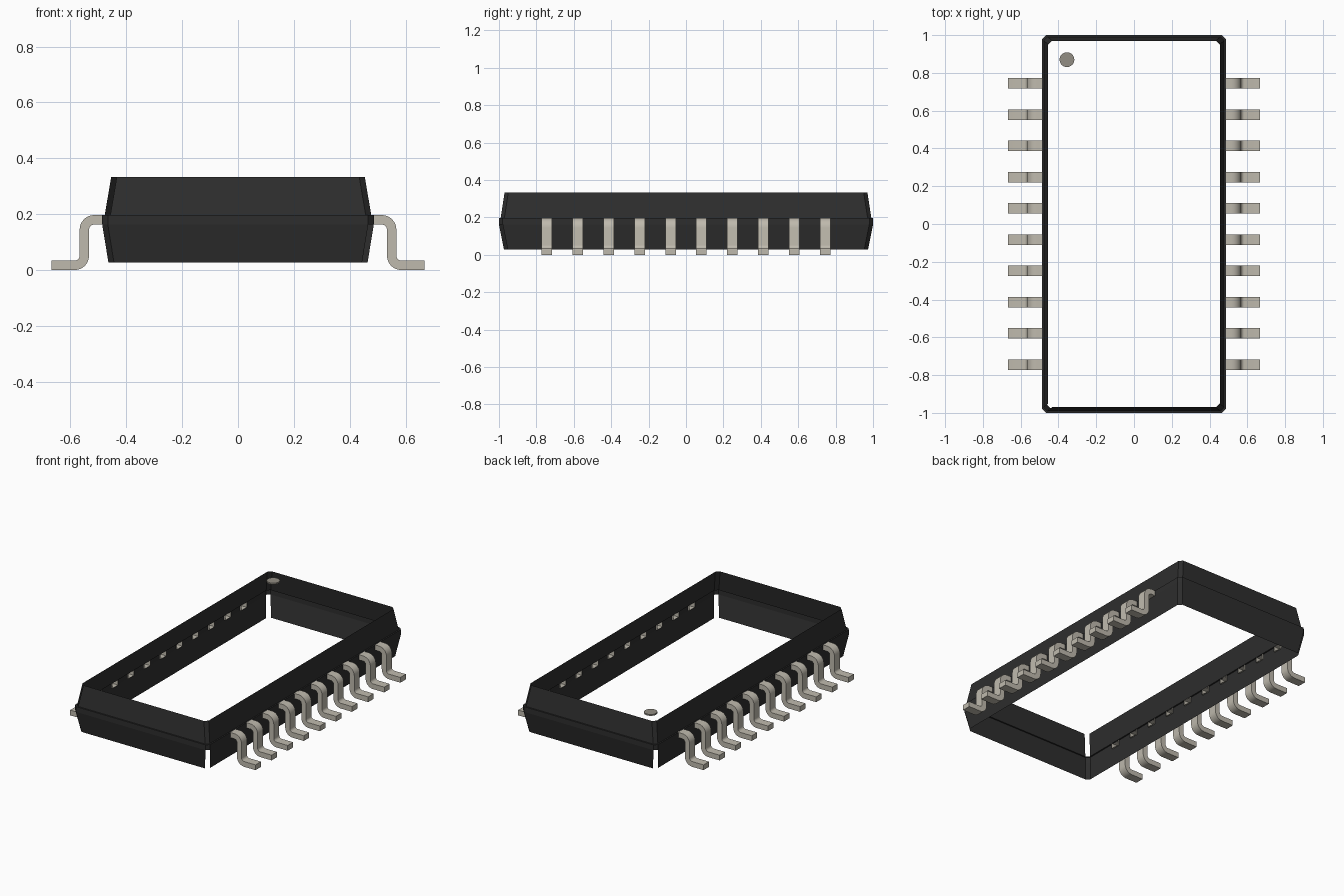
import bpy, bmesh, math
from mathutils import Vector

if "Cube" in bpy.data.objects:
    bpy.data.objects.remove(bpy.data.objects["Cube"])


def material(name, rgb):
    m = bpy.data.materials.new(name)
    m.use_nodes = True
    m.diffuse_color = (*rgb, 1)
    m.node_tree.nodes["Principled BSDF"].inputs["Base Color"].default_value = (*rgb, 1)
    return m


BLACK = material("black plastic", (0.027, 0.027, 0.027))
METAL = material("tinned metal", (0.52, 0.49, 0.42))
MARK = material("grey mark", (0.29, 0.27, 0.23))

LEAD_Y = [(i - 4.5) * 0.1655 for i in range(10)]
LEAD_W = 0.056
LEAD_T = 0.034


def mesh_from(name, bm, mat):
    me = bpy.data.meshes.new(name)
    bm.to_mesh(me)
    bm.free()
    me.materials.append(mat)
    return me


def add_object(name, me):
    ob = bpy.data.objects.new(name, me)
    bpy.context.collection.objects.link(ob)
    return ob


def outline(hx, hy, z, c=0.02):
    """Rectangle with chamfered corners, counter-clockwise from the +x side."""
    pts = [(hx, c - hy), (hx, hy - c), (hx - c, hy), (c - hx, hy),
           (-hx, hy - c), (-hx, c - hy), (c - hx, -hy), (hx - c, -hy)]
    return [Vector((x, y, z)) for x, y in pts]


def wall(name, low, high, skip=(), slotted=False):
    """Open strip between two outlines; slots let the leads through."""
    bm = bmesh.new()
    for i in range(8):
        if i in skip:
            continue
        j = (i + 1) % 8
        spans = [(0.0, 1.0)]
        if slotted and i in (0, 4):
            y0, length = low[i].y, low[j].y - low[i].y
            cuts = [(y + s * LEAD_W / 2 - y0) / length for y in LEAD_Y for s in (-1, 1)]
            stops = [0.0] + sorted(cuts) + [1.0]
            spans = zip(stops[::2], stops[1::2])
        for a, b in spans:
            quad = (low[i].lerp(low[j], a), low[i].lerp(low[j], b),
                    high[i].lerp(high[j], b), high[i].lerp(high[j], a))
            bm.faces.new([bm.verts.new(p) for p in quad])
    bmesh.ops.remove_doubles(bm, verts=bm.verts, dist=1e-5)
    return add_object(name, mesh_from(name, bm, BLACK))


# Hollow body: tapered lower wall, slotted middle band, small lip, tapered upper wall
bottom = outline(0.464, 0.973, 0.028)
band_low = outline(0.486, 1.0, 0.163)
band_high = outline(0.486, 1.0, 0.197)
lip = outline(0.477, 0.991, 0.197)
top = outline(0.454, 0.970, 0.333)
wall("body_lower_wall", bottom, band_low, skip=(3, 7))
wall("body_middle_band", band_low, band_high, slotted=True)
wall("body_lip", band_high, lip)
wall("body_upper_wall", lip, top, skip=(5,))


# Gull-wing lead: bent strip, open where it enters the body
def lead_mesh():
    r, steps = 0.035, 6
    z_top, z_foot, x_leg = 0.18, LEAD_T / 2, 0.55
    path = [(0.477, z_top, 0.0)]
    for k in range(steps + 1):
        a = math.pi / 2 * k / steps
        path.append((x_leg - r + r * math.sin(a), z_top - r + r * math.cos(a), a))
    for k in range(steps + 1):
        a = math.pi / 2 * (1 - k / steps)
        path.append((x_leg + r - r * math.sin(a), z_foot + r - r * math.cos(a), a))
    path.append((0.667, z_foot, 0.0))
    bm = bmesh.new()
    rings = []
    for x, z, a in path:
        nx, nz = math.sin(a) * LEAD_T / 2, math.cos(a) * LEAD_T / 2
        rings.append([bm.verts.new((x + s * nx, t * LEAD_W / 2, z + s * nz))
                      for s, t in ((1, -1), (1, 1), (-1, 1), (-1, -1))])
    for p, q in zip(rings, rings[1:]):
        for i in range(4):
            j = (i + 1) % 4
            bm.faces.new((p[i], q[i], q[j], p[j]))
    bm.faces.new(rings[-1])
    bmesh.ops.recalc_face_normals(bm, faces=bm.faces)
    return mesh_from("lead", bm, METAL)


lead = lead_mesh()
for side, turn in (("left", 0), ("right", math.pi)):
    for n, y in enumerate(LEAD_Y):
        ob = add_object(f"{side}_lead_{n + 1}", lead)
        ob.location.y = y
        ob.rotation_euler.z = turn

# Smooth the lead bends, keeping the strip edges sharp
bpy.ops.object.select_all(action="DESELECT")
ob.select_set(True)
bpy.context.view_layer.objects.active = ob
bpy.ops.object.shade_smooth_by_angle(angle=math.radians(35))

# Round marker at the first lead
bm = bmesh.new()
bmesh.ops.create_cone(bm, cap_ends=True, segments=32, radius1=0.039, radius2=0.039, depth=0.009)
marker = add_object("corner_marker", mesh_from("corner_marker", bm, MARK))
marker.location = (-0.355, 0.87, 0.3295)
